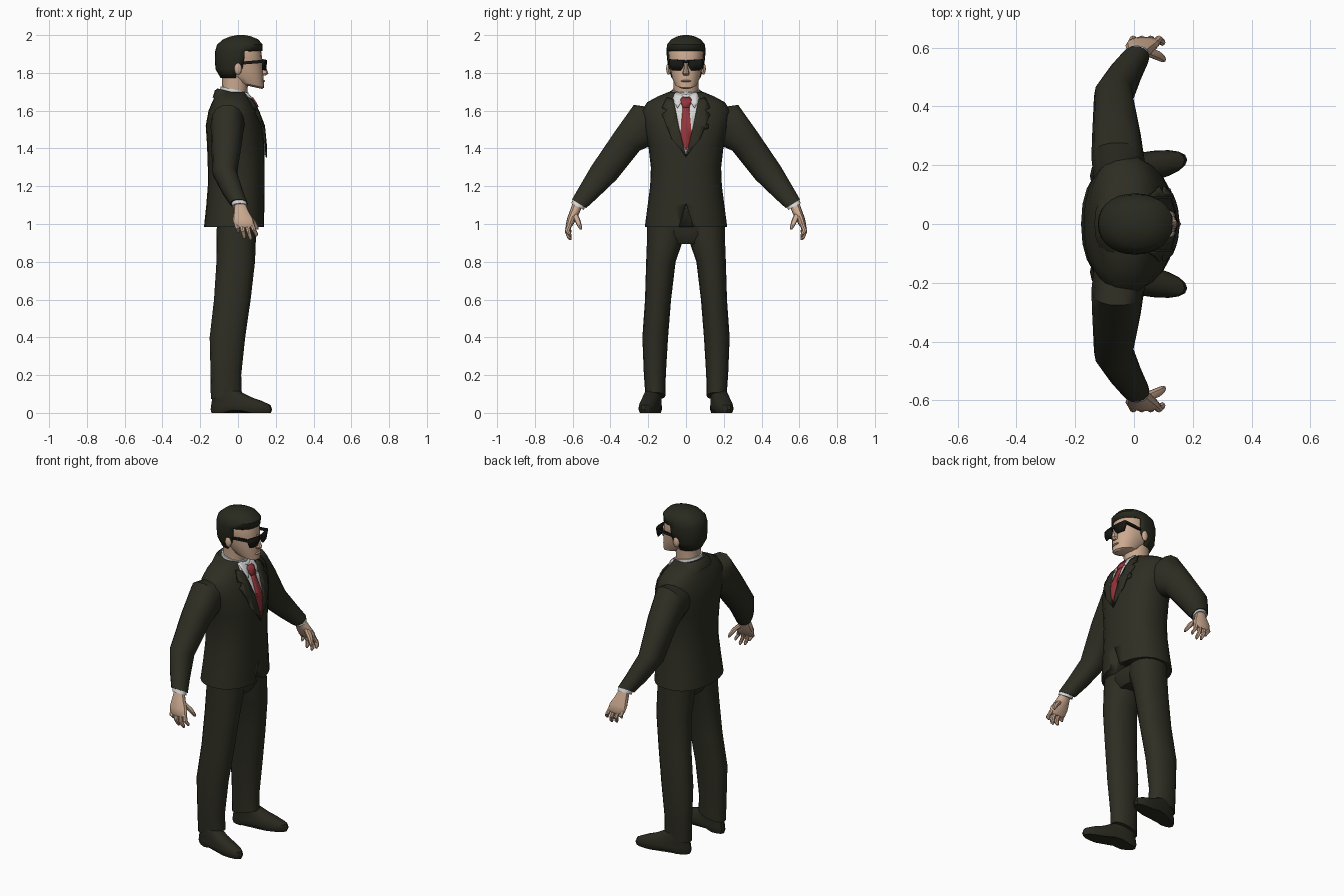
import bpy, bmesh, math


def material(name, rgb):
    m = bpy.data.materials.new(name)
    m.diffuse_color = (*rgb, 1)
    return m


SUIT = material("dark_suit", (.027, .027, .017))
HAIR = material("dark_hair", (.021, .022, .013))
SHOE = material("dark_leather", (.022, .022, .014))
SKIN = material("skin", (.60, .40, .28))
LIPS = material("lips", (.45, .27, .19))
SHIRT = material("white_shirt", (.68, .68, .68))
TIE = material("red_tie", (.30, .035, .042))
GLASS = material("black_glass", (.008, .008, .007))


def finish(name, bm, mat, mirror=False, thick=0, angle=35):
    me = bpy.data.meshes.new(name)
    bm.to_mesh(me)
    bm.free()
    ob = bpy.data.objects.new(name, me)
    bpy.context.collection.objects.link(ob)
    me.materials.append(mat)
    bpy.ops.object.select_all(action='DESELECT')
    ob.select_set(True)
    bpy.context.view_layer.objects.active = ob
    bpy.ops.object.shade_smooth_by_angle(angle=math.radians(angle))
    if thick:
        s = ob.modifiers.new("thickness", 'SOLIDIFY')
        s.thickness, s.offset = thick, -1
    if mirror:
        ob.modifiers.new("mirror", 'MIRROR').use_axis = (False, True, False)
    return ob


# Skin over rings (x, y, z, radius x, radius y, roll about x, slope of z along x)
def loft(name, rings, mat, n=16, e=2.2, mirror=False, warp=None, drop=None, thick=0):
    bm = bmesh.new()
    rows = []
    for r in rings:
        x, y, z, rx, ry, roll, slope = (list(r) + [0, 0])[:7]
        row = []
        for i in range(n):
            c, s = math.cos(2 * math.pi * i / n), math.sin(2 * math.pi * i / n)
            u = rx * math.copysign(abs(c) ** (2 / e), c)
            v = ry * math.copysign(abs(s) ** (2 / e), s)
            p = (x + u, y + v * math.cos(roll), z + v * math.sin(roll) + slope * u)
            row.append(bm.verts.new(warp(*p) if warp else p))
        rows.append(row)
    for a, b in zip(rows, rows[1:]):
        for i in range(n):
            j = (i + 1) % n
            bm.faces.new((a[i], a[j], b[j], b[i]))
    bm.faces.new(rows[-1])
    if not drop:
        bm.faces.new(rows[0][::-1])
    bmesh.ops.recalc_face_normals(bm, faces=bm.faces[:])
    if drop:
        gone = [f for f in bm.faces if drop(f.calc_center_median())]
        bmesh.ops.delete(bm, geom=gone, context='FACES')
    return finish(name, bm, mat, mirror, thick)


def body(rows):  # rings centred on y = 0, given as (x, z, rx, ry, slope)
    return [(r[0], 0, r[1], r[2], r[3], 0, r[4] if len(r) > 4 else 0) for r in rows]


TORSO = [(-.02, .985, .16, .218), (-.014, 1.1, .154, .203), (-.01, 1.2, .15, .19),
         (-.01, 1.3, .15, .186), (-.012, 1.42, .152, .2), (-.02, 1.52, .151, .225),
         (-.028, 1.6, .128, .235), (-.03, 1.645, .107, .205), (-.033, 1.675, .09, .15),
         (-.036, 1.7, .078, .09)]


def chest(y, z):  # front surface of the jacket
    z = min(max(z, .985), 1.699)
    for a, b in zip(TORSO, TORSO[1:]):
        if z <= b[1]:
            t = (z - a[1]) / (b[1] - a[1])
            cx, _, rx, ry = [p + (q - p) * t for p, q in zip(a, b)]
            return cx + rx * max(0, 1 - (abs(y) / ry) ** 2.3) ** (1 / 2.3)


# Plate with an outline in y, z, laid on a surface x = surf(y, z)
def plate(name, outline, mat, lift=0, surf=chest, thick=.009, mirror=False):
    bm = bmesh.new()
    f = bm.faces.new([bm.verts.new((0, y, z)) for y, z in outline])
    f.normal_update()
    if f.normal.x < 0:
        f.normal_flip()
    cuts = [((0, .025 * k, 0), (0, 1, 0)) for k in range(-8, 9)]
    cuts += [((0, 0, r[1]), (0, 0, 1)) for r in TORSO]
    for co, no in cuts:
        bmesh.ops.bisect_plane(bm, geom=bm.verts[:] + bm.edges[:] + bm.faces[:], plane_co=co, plane_no=no)
    for v in bm.verts:
        v.co.x = surf(v.co.y, v.co.z) + lift
    return finish(name, bm, mat, mirror, thick)


def ball(name, loc, size, mat, mirror=False):
    bm = bmesh.new()
    bmesh.ops.create_uvsphere(bm, u_segments=12, v_segments=8, radius=1)
    bmesh.ops.scale(bm, vec=size, verts=bm.verts[:])
    bmesh.ops.translate(bm, vec=loc, verts=bm.verts[:])
    return finish(name, bm, mat, mirror)


# Jacket, with the cutaway at the front hem
jacket = loft("jacket", body(TORSO), SUIT, n=24, e=2.3)
cutter = plate("hem_cutter", [(-.045, .96), (.045, .96), (0, 1.11)], SUIT, surf=lambda y, z: .3, thick=.2)
cutter.hide_render = True
cut = jacket.modifiers.new("hem", 'BOOLEAN')
cut.operation, cut.object = 'DIFFERENCE', cutter
bpy.context.view_layer.objects.active = jacket
bpy.ops.object.modifier_apply(modifier="hem")
bpy.data.objects.remove(cutter)
loft("jacket_collar", body([(-.04, 1.655, .095, .13, -.15), (-.04, 1.685, .083, .105, -.25),
                            (-.038, 1.7, .072, .082, -.25)]), SUIT, n=20)
plate("lapel", [(0, 1.36), (.035, 1.5), (.066, 1.66), (.1, 1.672), (.128, 1.618), (.1, 1.605),
                (.128, 1.58), (.075, 1.45)], SUIT, lift=.013, mirror=True)
plate("breast_pocket", [(.07, 1.495), (.12, 1.505), (.12, 1.53), (.07, 1.52)], SUIT, lift=.009)

# Shirt and tie
plate("shirt_front", [(0, 1.365), (.04, 1.5), (.072, 1.66), (.06, 1.695), (-.06, 1.695),
                      (-.072, 1.66), (-.04, 1.5)], SHIRT, lift=.006)
loft("shirt_collar", body([(-.022, 1.66, .08, .078, -.2), (-.018, 1.712, .074, .072, -.22)]), SHIRT, n=20)
plate("collar_point", [(.008, 1.672), (.062, 1.698), (.062, 1.65), (.046, 1.615)], SHIRT, lift=.013, mirror=True)
plate("tie_blade", [(0, 1.385), (.032, 1.455), (.016, 1.63), (-.016, 1.63), (-.032, 1.455)], TIE, lift=.012)
plate("tie_knot", [(.018, 1.62), (.03, 1.66), (.02, 1.672), (-.02, 1.672), (-.03, 1.66), (-.018, 1.62)],
      TIE, lift=.02, thick=.018)

# Sleeves, cuffs and hands
loft("sleeve", [(-.05, .14, 1.53, .085, .09, 1.3), (-.055, .225, 1.525, .09, .12, 1.12),
                (-.06, .31, 1.44, .082, .085, .66), (-.07, .435, 1.27, .066, .077, .5),
                (-.028, .515, 1.17, .056, .058, .55), (.005, .566, 1.107, .047, .045, .55)],
     SUIT, n=14, mirror=True)
loft("shirt_cuff", [(.005, .565, 1.115, .04, .038, .55), (.01, .574, 1.092, .041, .038, .5)],
     SHIRT, mirror=True)
loft("palm", [(.01, .574, 1.105, .03, .027, .5), (.017, .588, 1.068, .04, .026, .4),
              (.027, .607, 1.025, .056, .023, .2), (.034, .618, .993, .054, .019, .05),
              (.036, .62, .982, .045, .012, 0)], SKIN, n=12, mirror=True)
for name, xa, xb, zb in (("little_finger", -.008, .002, .955), ("ring_finger", .02, .033, .922),
                         ("middle_finger", .047, .066, .915), ("index_finger", .073, .096, .935)):
    xm, zm = (xa + xb) / 2, (1 + zb) / 2
    loft(name, [(xa, .615, 1.0, .014, .014), (xm, .628, zm, .0125, .013),
                (xb, .618, zb + .012, .011, .011), (xb, .612, zb, .005, .006)], SKIN, n=8, mirror=True)
loft("thumb", [(.035, .592, 1.06, .018, .016), (.075, .575, 1.02, .018, .016),
               (.095, .563, .988, .013, .012), (.102, .557, .972, .006, .006)], SKIN, n=8, mirror=True)

# Trousers
loft("trouser_leg", [(-.062, .162, .09, .082, .053, 0, .22), (-.064, .165, .2, .081, .058),
                     (-.056, .163, .4, .094, .068), (-.03, .148, .6, .097, .069),
                     (-.012, .133, .8, .102, .078), (-.01, .108, .93, .105, .098),
                     (-.01, .105, 1.02, .1, .1)], SUIT, mirror=True)
loft("trouser_seat", body([(-.01, .895, .075, .1), (-.01, .94, .1, .19), (-.01, 1.02, .1, .2)]), SUIT)


# Shoes, toes turned outward, with an arch behind the ball of the foot
def foot(x, y, z):
    arch = .012 if z < .01 and -.06 < x < .05 else 0
    return x, y + .18 * (x + .145), z + arch


loft("shoe", [(.017, .16, 0, .157, .046), (.018, .16, .018, .163, .053), (.015, .16, .042, .157, .052),
              (-.008, .16, .065, .13, .048), (-.035, .16, .083, .105, .046), (-.065, .155, .115, .072, .043)],
     SHOE, n=20, mirror=True, warp=foot)

# Neck and head
loft("neck", body([(-.022, 1.64, .068, .067), (-.016, 1.72, .067, .065), (-.012, 1.8, .075, .07)]), SKIN)
loft("head", body([(.068, 1.728, .06, .036, -.22), (.056, 1.74, .082, .058, -.22),
                   (.036, 1.776, .1, .075, -.15), (.022, 1.82, .111, .085, -.05),
                   (.01, 1.87, .119, .092), (.006, 1.92, .116, .096), (.01, 1.95, .1, .085),
                   (.012, 1.975, .06, .05)]), SKIN, n=20)
loft("nose", body([(.125, 1.785, .02, .015), (.133, 1.797, .028, .018), (.128, 1.83, .021, .011),
                   (.122, 1.868, .012, .009)]), SKIN, n=8, e=2)
ball("mouth", (.132, 0, 1.757), (.011, .027, .006), LIPS)
ball("ear", (.0, .092, 1.822), (.02, .013, .032), SKIN, mirror=True)

# Short hair with the face area left open
loft("hair", body([(-.012, 1.772, .08, .076), (-.006, 1.82, .113, .092), (.001, 1.87, .124, .1),
                   (.004, 1.915, .125, .104), (.01, 1.95, .121, .1), (.014, 1.978, .092, .078),
                   (.015, 1.993, .055, .046), (.015, 2.0, .02, .016)]),
     HAIR, n=28, thick=.014, drop=lambda c: (c.x > .03 and c.z < 1.91) or (c.x > -.015 and c.z < 1.83))

# Sunglasses
plate("lens", [(.008, 1.866), (.09, 1.872), (.091, 1.845), (.076, 1.814), (.028, 1.812), (.012, 1.838)],
      GLASS, surf=lambda y, z: .152 - 2.2 * y * y + .1 * (z - 1.84), thick=.009, mirror=True)
plate("glasses_bridge", [(-.015, 1.866), (.015, 1.866), (.015, 1.852), (-.015, 1.852)],
      GLASS, surf=lambda y, z: .154, thick=.01)
loft("glasses_temple", [(.07, .089, 1.848, .068, .0045, 0, .08), (.07, .089, 1.864, .068, .0045, 0, .08)],
     GLASS, n=8, e=6, mirror=True)
